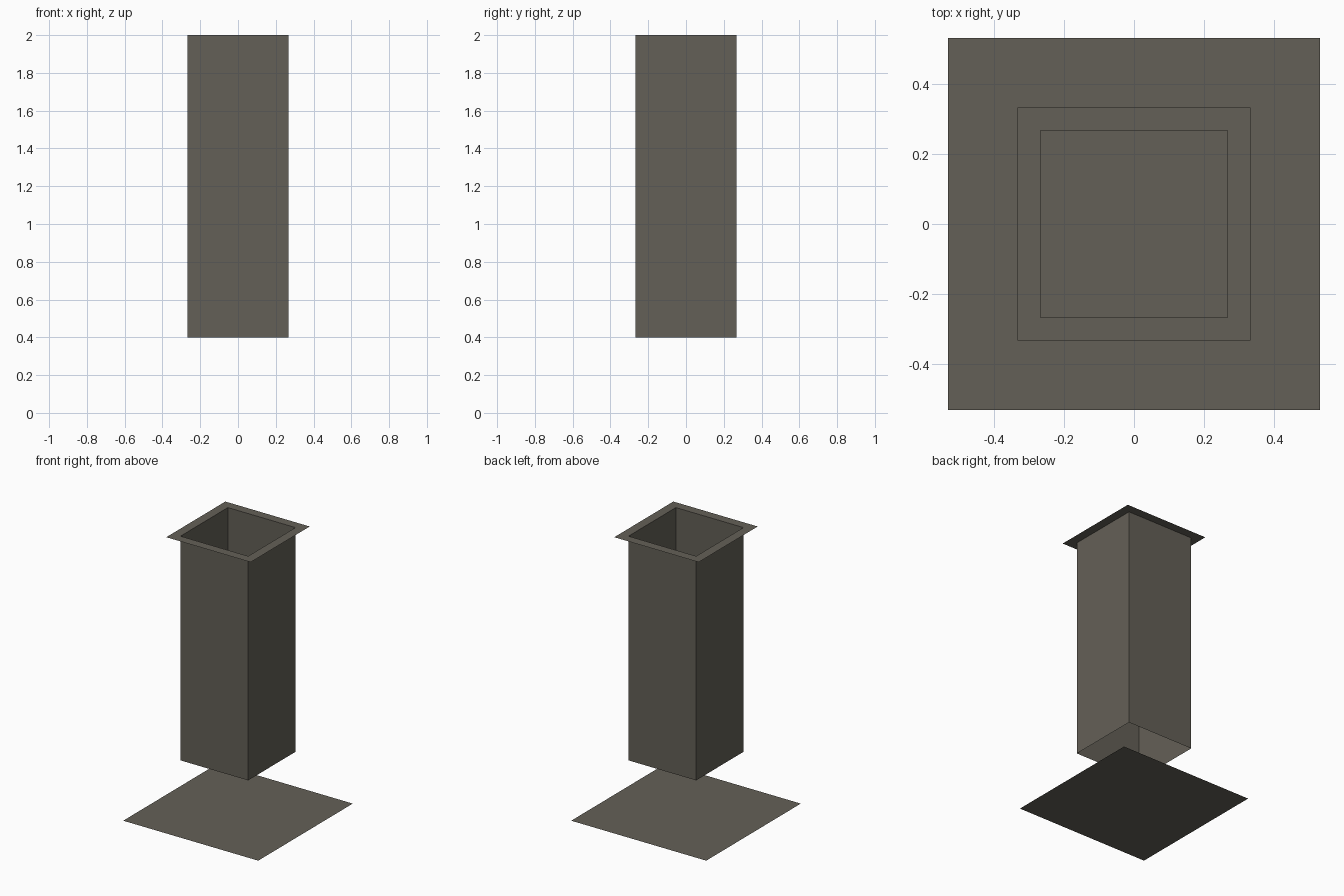
import bpy, bmesh

if "Cube" in bpy.data.objects:
    bpy.data.objects.remove(bpy.data.objects["Cube"])

BASE, TUBE, RIM = 0.533, 0.267, 0.333   # half widths
Z_LOW, Z_TOP = 0.4, 2.0

mat = bpy.data.materials.new("dark warm grey")
mat.diffuse_color = (0.127, 0.117, 0.095, 1)
mat.use_nodes = True
mat.node_tree.nodes["Principled BSDF"].inputs["Base Color"].default_value = mat.diffuse_color


def square(bm, half, z):
    return [bm.verts.new((sx * half, sy * half, z))
            for sx, sy in ((-1, -1), (1, -1), (1, 1), (-1, 1))]


def bridge(bm, a, b):
    for i in range(4):
        j = (i + 1) % 4
        bm.faces.new((a[i], a[j], b[j], b[i]))


def finish(bm, name):
    me = bpy.data.meshes.new(name)
    bm.to_mesh(me)
    bm.free()
    me.materials.append(mat)
    bpy.context.collection.objects.link(bpy.data.objects.new(name, me))


# thin base sheet on the ground
bm = bmesh.new()
bm.faces.new(square(bm, BASE, 0))
finish(bm, "base_plate")

# open square tube floating above the base
bm = bmesh.new()
bridge(bm, square(bm, TUBE, Z_LOW), square(bm, TUBE, Z_TOP))
finish(bm, "square_tube")

# flat rim around the tube mouth, facing up
bm = bmesh.new()
bridge(bm, square(bm, RIM, Z_TOP), square(bm, TUBE, Z_TOP))
finish(bm, "top_rim")
